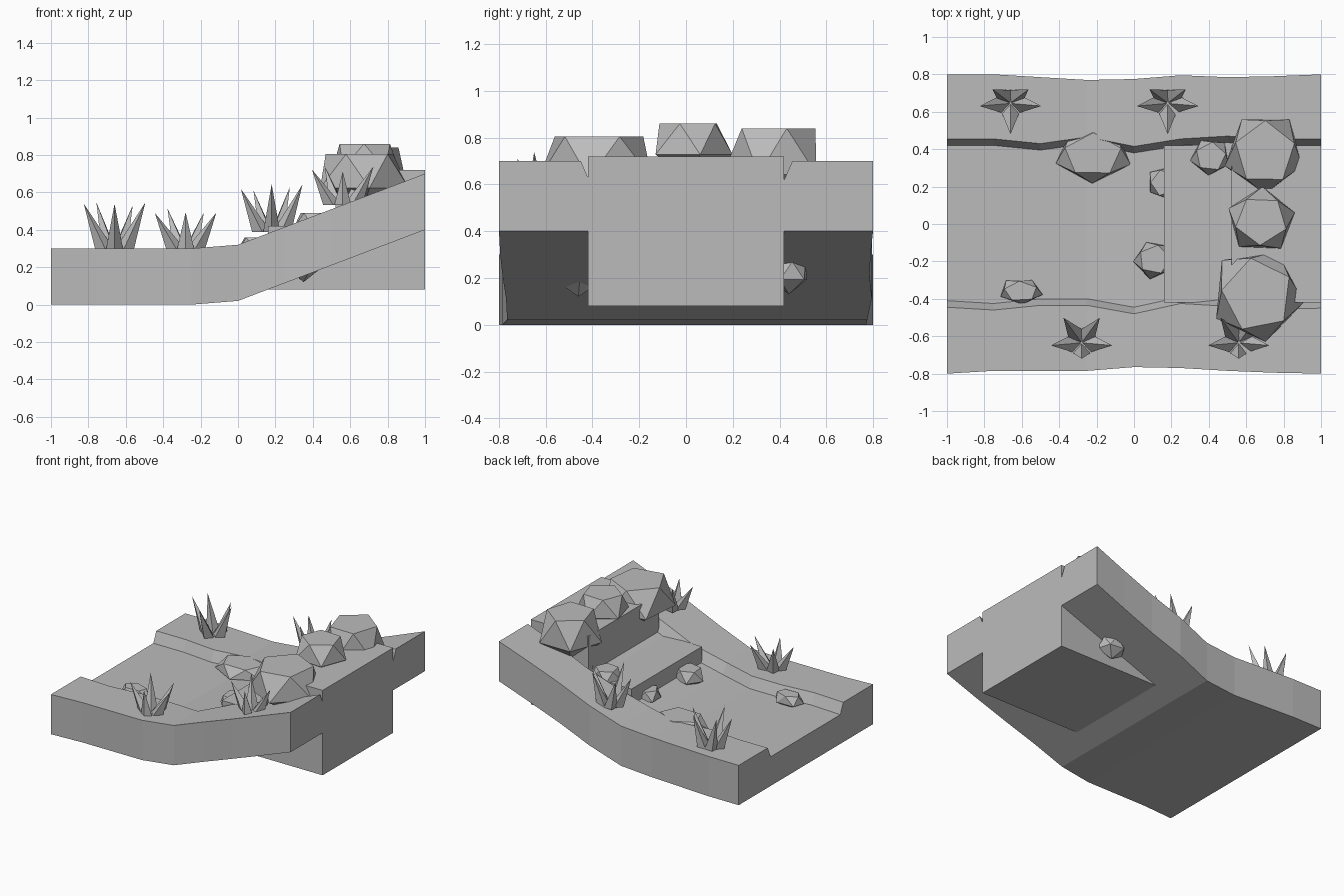
import bpy, bmesh, math, random
from mathutils import Vector

cube = bpy.data.objects.get("Cube")
if cube:
    bpy.data.objects.remove(cube)

random.seed(4)
GREY = 0.5
stone = bpy.data.materials.new("stone_grey")
stone.use_nodes = True
stone.diffuse_color = (GREY, GREY, GREY, 1)
stone.node_tree.nodes["Principled BSDF"].inputs["Base Color"].default_value = (GREY, GREY, GREY, 1)


def finish(bm, name):
    """Turn a bmesh into a flat-shaded object."""
    bmesh.ops.recalc_face_normals(bm, faces=bm.faces)
    mesh = bpy.data.meshes.new(name)
    bm.to_mesh(mesh)
    bm.free()
    mesh.materials.append(stone)
    obj = bpy.data.objects.new(name, mesh)
    bpy.context.collection.objects.link(obj)
    return obj


def ground(x):
    """Underside height: level, then climbing."""
    if x <= -0.25:
        return 0.0
    return 0.02 + 0.38 * x if x > 0 else 0.02 + 0.08 * x


# Sloping ground slab with a sunken path and wavering banks
THICK, DEPTH, BANK = 0.3, 0.08, 0.035
front_edge = [.80, .785, .785, .785, .765, .77, .785, .795, .80]
back_edge = [.80, .80, .785, .77, .775, .795, .785, .79, .80]
front_bank = [.41, .425, .40, .40, .445, .39, .405, .42, .415]
back_bank = [.42, .42, .395, .43, .38, .42, .435, .42, .42]
bm = bmesh.new()
rings = []
for i, (fe, be, fb, bb) in enumerate(zip(front_edge, back_edge, front_bank, back_bank)):
    x = -1 + i / 4
    low = ground(x)
    top = low + THICK
    floor = top - DEPTH
    section = [(-fe, low), (-fe, top), (-fb - BANK, top), (-fb, floor),
               (bb, floor), (bb + BANK, top), (be, top), (be, low)]
    rings.append([bm.verts.new((x, y, z)) for y, z in section])
for a, b in zip(rings, rings[1:]):
    for k in range(len(a)):
        n = (k + 1) % len(a)
        bm.faces.new((a[k], a[n], b[n], b[k]))
bm.faces.new(rings[0])
bm.faces.new(rings[-1])
finish(bm, "ground_slab")


# Two-tread stone step block, extruded from its side profile
bm = bmesh.new()
profile = [(.16, .08), (1, .08), (1, .72), (.52, .72), (.52, .42), (.16, .42)]
side = bm.faces.new([bm.verts.new((x, -.42, z)) for x, z in profile])
out = bmesh.ops.extrude_face_region(bm, geom=[side])
bmesh.ops.translate(bm, vec=(0, .84, 0), verts=[v for v in out["geom"] if isinstance(v, bmesh.types.BMVert)])
finish(bm, "step_block")


def rock(name, center, size, turn=0.0):
    """Faceted boulder with a flat five-sided top; size is half extents."""
    bm = bmesh.new()
    bmesh.ops.create_icosphere(bm, subdivisions=1, radius=1)
    c, s = math.cos(turn), math.sin(turn)
    for v in bm.verts:
        x, y, z = v.co
        if z > 0.3:
            x, y, z = x * .88, y * .88, 1.0
        elif z > -0.9:
            x, y, z = x * 1.15, y * 1.15, -0.1
        if z < 0.9:
            x, y = x * random.uniform(.95, 1.05), y * random.uniform(.95, 1.05)
        x, y = c * x - s * y, s * x + c * y
        v.co = Vector(center) + Vector((x * size[0], y * size[1], z * size[2]))
    finish(bm, name)


rock("back_boulder", (.70, .38, .66), (.21, .22, .18), .3)
rock("middle_boulder", (.68, .02, .74), (.18, .17, .12), .9)
rock("front_boulder", (.66, -.38, .64), (.245, .255, .165), .5)
rock("bank_rock", (-.22, .37, .24), (.20, .15, .065), .3)
rock("step_rock", (.41, .36, .42), (.105, .10, .07), .2)
rock("path_rock_back", (.16, .22, .29), (.09, .09, .06), .6)
rock("path_rock_middle", (.11, -.19, .29), (.11, .10, .07), .1)
rock("path_rock_front", (-.605, -.36, .24), (.115, .07, .055), .4)
rock("lower_rock_back", (.57, .44, .20), (.10, .09, .07), .2)
rock("lower_rock_front", (.35, -.46, .19), (.08, .09, .07), .7)


# Spiky plants: five tapering leaves leaning outward, kept inside the edge
def plant(name, x, y, height):
    bm = bmesh.new()
    base = ground(x) + THICK
    for degrees in (-90, -5, 54, 126, 185):
        a = math.radians(degrees)
        out = Vector((math.cos(a), math.sin(a), 0))
        across = Vector((-out.y, out.x, 0))
        root = Vector((x, y, base)) + out * .055
        ring = [root + out * .05, root + across * .045, root - out * .05, root - across * .045]
        tip = Vector((x, y, base + height * random.uniform(.88, 1.04))) + out * .165
        points = ring + [tip]
        for p in points:
            p.y = max(-.72, min(.72, p.y))
        verts = [bm.verts.new(p) for p in points]
        bm.faces.new(verts[:4])
        for k in range(4):
            bm.faces.new((verts[k], verts[(k + 1) % 4], verts[4]))
    finish(bm, name)


plant("plant_back_low", -.66, .645, .26)
plant("plant_back_high", .18, .645, .25)
plant("plant_front_low", -.28, -.635, .21)
plant("plant_front_high", .56, -.635, .2)
